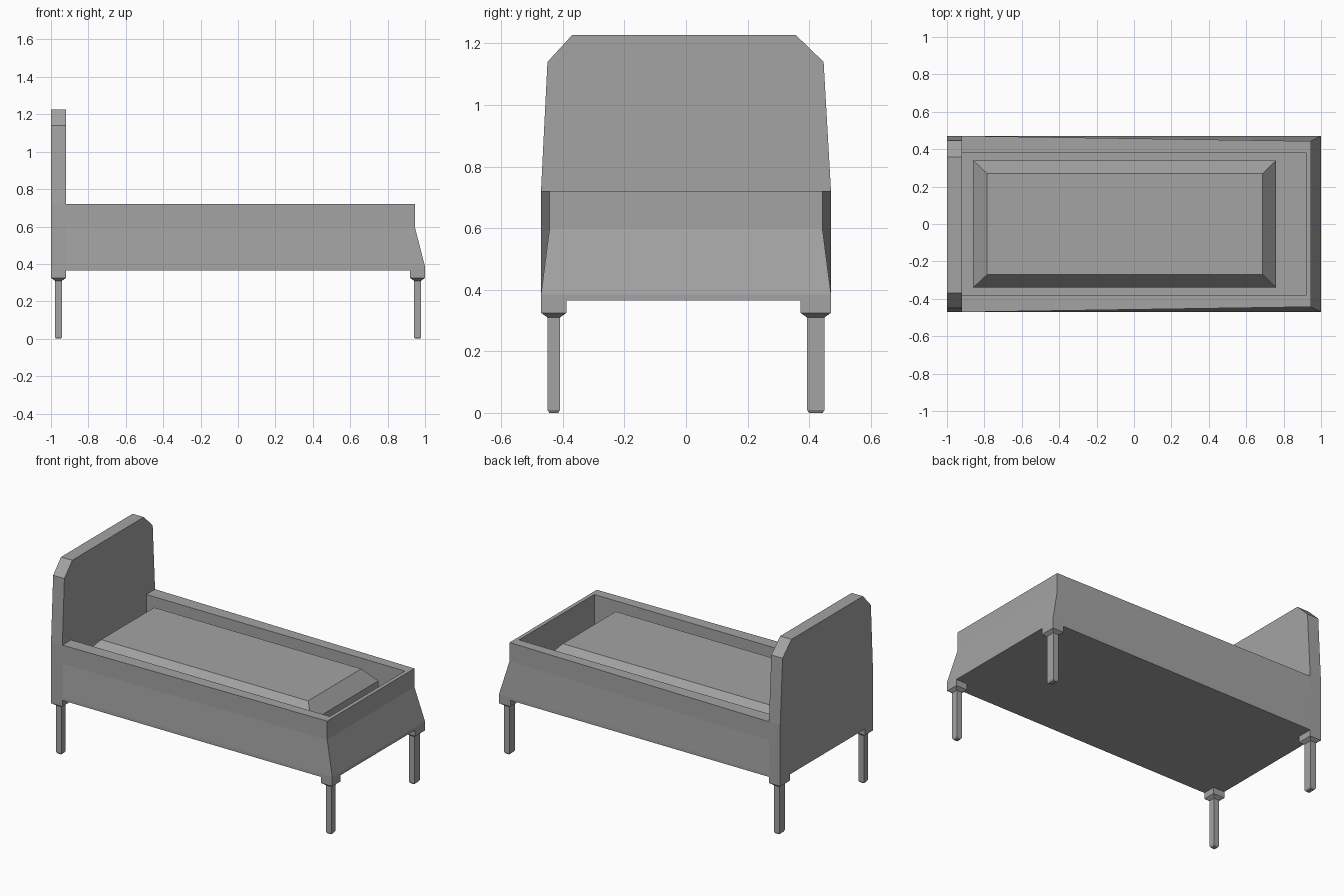
import bpy
import bmesh

cube = bpy.data.objects.get("Cube")
if cube:
    bpy.data.objects.remove(cube, do_unlink=True)

grey = bpy.data.materials.new("plain grey")
grey.use_nodes = True
COLOUR = (0.37, 0.37, 0.37, 1)
grey.diffuse_color = COLOUR
grey.node_tree.nodes["Principled BSDF"].inputs["Base Color"].default_value = COLOUR


def loft(name, rings):
    """Join equal-length rings of points with quads and cap both ends."""
    bm = bmesh.new()
    loops = [[bm.verts.new(p) for p in ring] for ring in rings]
    count = len(loops[0])
    for low, high in zip(loops, loops[1:]):
        for i in range(count):
            j = (i + 1) % count
            bm.faces.new((low[i], low[j], high[j], high[i]))
    bm.faces.new(loops[0][::-1])
    bm.faces.new(loops[-1])
    bmesh.ops.recalc_face_normals(bm, faces=bm.faces)
    mesh = bpy.data.meshes.new(name)
    bm.to_mesh(mesh)
    bm.free()
    mesh.materials.append(grey)
    obj = bpy.data.objects.new(name, mesh)
    bpy.context.collection.objects.link(obj)
    return obj


def rect(z, x0, x1, y0, y1):
    return [(x0, y0, z), (x1, y0, z), (x1, y1, z), (x0, y1, z)]


def frame_ring(z, foot_x, foot_y):
    """Outline that is full width at the head and narrows to the foot."""
    return [(HEAD_X, -HALF, z), (foot_x, -foot_y, z),
            (foot_x, foot_y, z), (HEAD_X, HALF, z)]


HEAD_X, HALF = -0.92, 0.471
BASE, RIM = 0.365, 0.72

# Bed frame: flared outside, then over the rim and down to the inner floor
loft("bed_frame", [
    frame_ring(BASE, 1, HALF),
    frame_ring(0.385, 1, HALF),
    frame_ring(0.6, 0.945, 0.443),
    frame_ring(RIM, 0.945, 0.443),
    rect(RIM, HEAD_X, 0.92, -0.382, 0.382),
    rect(0.42, HEAD_X, 0.92, -0.382, 0.382),
])

# Headboard: tapered panel with clipped top corners
profile = [(-HALF, BASE), (HALF, BASE), (HALF, RIM), (0.447, 1.14),
           (0.357, 1.227), (-0.37, 1.227), (-0.45, 1.14), (-HALF, RIM)]
loft("headboard", [[(x, y, z) for y, z in profile] for x in (-1, HEAD_X)])

# Mattress with a wide sloping edge
loft("mattress", [
    rect(0.42, -0.86, 0.76, -0.34, 0.34),
    rect(0.63, -0.86, 0.76, -0.34, 0.34),
    rect(0.715, -0.785, 0.688, -0.27, 0.27),
])

# Legs: slim post, tapered collar and corner block
for end, cx in (("head", -0.96), ("foot", 0.96)):
    for side, y0, y1 in (("right", -HALF, -0.388), ("left", 0.372, HALF)):
        def section(z, inset):
            return rect(z, cx - 0.04 + inset, cx + 0.04 - inset,
                        y0 + inset, y1 - inset)
        loft(f"{end}_{side}_leg", [
            section(0, 0.027), section(0.01, 0.021), section(0.31, 0.021),
            section(0.325, 0), section(BASE, 0),
        ])
